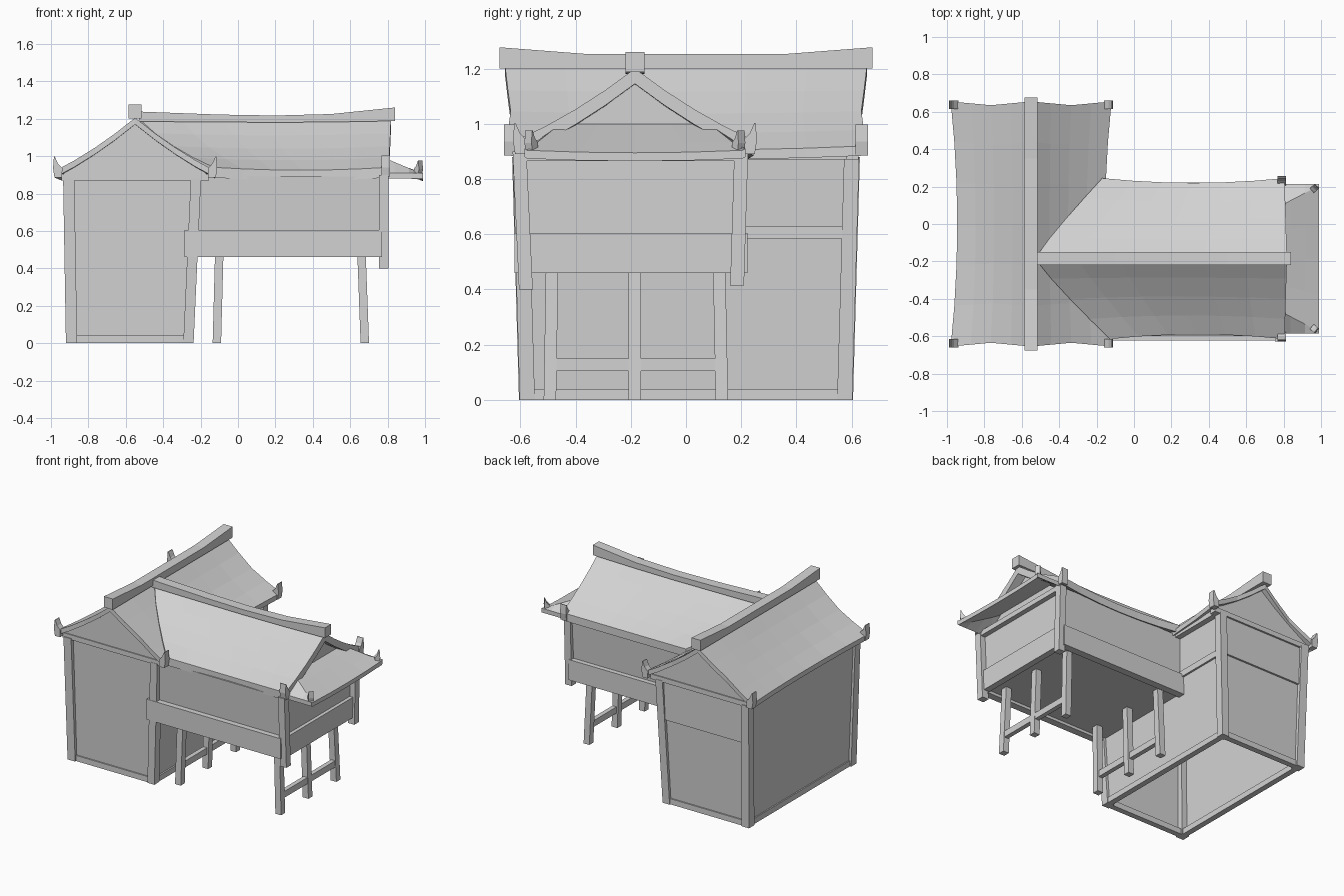
import bpy, bmesh
from mathutils import Vector

old = bpy.data.objects.get("Cube")
if old:
    bpy.data.objects.remove(old, do_unlink=True)

GREY = (0.65, 0.65, 0.65, 1)
mat = bpy.data.materials.new("plain grey")
mat.use_nodes = True
mat.diffuse_color = GREY
mat.node_tree.nodes["Principled BSDF"].inputs["Base Color"].default_value = GREY


def finish(name, bm):
    bmesh.ops.recalc_face_normals(bm, faces=bm.faces)
    me = bpy.data.meshes.new(name)
    bm.to_mesh(me)
    bm.free()
    me.materials.append(mat)
    ob = bpy.data.objects.new(name, me)
    bpy.context.collection.objects.link(ob)
    return ob


def loft(name, rings, capped=True):
    """Skin through rings of equal point count, closed at both ends if capped."""
    bm = bmesh.new()
    loops = [[bm.verts.new(p) for p in ring] for ring in rings]
    n = len(loops[0])
    for a, b in zip(loops, loops[1:]):
        for i in range(n):
            j = (i + 1) % n
            bm.faces.new((a[i], a[j], b[j], b[i]))
    if capped:
        bm.faces.new(loops[0])
        bm.faces.new(loops[-1])
    return finish(name, bm)


def rect(x0, x1, y0, y1, z):
    return [(x0, y0, z), (x1, y0, z), (x1, y1, z), (x0, y1, z)]


def box(name, x0, x1, y0, y1, z0, z1):
    return loft(name, [rect(x0, x1, y0, y1, z0), rect(x0, x1, y0, y1, z1)])


def post(name, base, top, w):
    """Leaning square post from base to top."""
    h = w / 2
    return loft(name, [rect(x - h, x + h, y - h, y + h, z) for x, y, z in (base, top)])


def roof(name, point, nu, nv, thick):
    """Curved slab from point(u, v), thickened downwards."""
    bm = bmesh.new()
    g = [[bm.verts.new(point(i / nu, j / nv)) for j in range(nv + 1)] for i in range(nu + 1)]
    for i in range(nu):
        for j in range(nv):
            bm.faces.new((g[i][j], g[i + 1][j], g[i + 1][j + 1], g[i][j + 1]))
    ext = bmesh.ops.extrude_face_region(bm, geom=bm.faces[:], use_keep_orig=True)
    low = [e for e in ext["geom"] if isinstance(e, bmesh.types.BMVert)]
    bmesh.ops.translate(bm, verts=low, vec=(0, 0, -thick))
    return finish(name, bm)


def sag(u):
    """0 in the middle, 1 at both ends."""
    return (2 * u - 1) ** 2


def slope_z(t, top, eave):
    """Concave roof section from ridge (t=0) to eave (t=1)."""
    return top + (eave - top) * t + 0.07 * t * (t - 1)


def ornament(name, x, y, z, dx, dy, size=1.0):
    """Corner block with an upturned hook of constant width facing dx, dy."""
    out = Vector((dx, dy, 0)).normalized()
    across = Vector((-out.y, out.x, 0)) * 0.023 * size

    def ring(inner, outer, zz):
        c = Vector((x, y, z + zz * size))
        a, b = c + out * inner * size, c + out * outer * size
        return [a - across, b - across, b + across, a + across]
    loft(name, [ring(-0.024, 0.016, 0), ring(-0.026, 0.024, 0.05),
                ring(-0.002, 0.022, 0.075), ring(0.014, 0.019, 0.112)])


# --- main hall: open underneath ---
loft("hall_walls", [rect(-0.90, -0.255, -0.585, 0.585, 0.0),
                    rect(-0.92, -0.215, -0.605, 0.605, 0.89)], capped=False)
gable_xs = (-0.38, -0.2, 0, 0.2, 0.38)
for sy, end in ((-1, "front"), (1, "back")):
    post(f"hall_{end}_right_post", (-0.89, sy * 0.575, 0), (-0.905, sy * 0.60, 0.88), 0.06)
    post(f"hall_{end}_left_post", (-0.265, sy * 0.575, 0), (-0.225, sy * 0.60, 0.88), 0.055)
    y0, y1 = sorted((sy * 0.555, sy * 0.595))
    box(f"hall_{end}_sill", -0.87, -0.28, y0, y1, 0, 0.04)
    y0, y1 = sorted((sy * 0.58, sy * 0.625))
    box(f"hall_{end}_tie_beam", -0.945, -0.155, y0, y1, 0.87, 0.905)
    # gable infill follows the underside of the roof
    loft(f"hall_{end}_gable", [[(-0.17, y, 0.88), (-0.93, y, 0.88)]
                               + [(-0.55 + d, y, slope_z(abs(d) / 0.43, 1.205, 0.92) - 0.025)
                                  for d in gable_xs] for y in (sy * 0.585, sy * 0.618)])
for x, side in ((-0.89, "right"), (-0.262, "left")):
    box(f"hall_{side}_sill", x - 0.02, x + 0.02, -0.56, 0.56, 0, 0.04)
box("hall_back_upper_panel", -0.88, -0.24, 0.585, 0.612, 0.6, 0.88)
box("hall_side_rail", -0.26, -0.215, 0.20, 0.60, 0.585, 0.63)
for x0, x1, side in ((-0.94, -0.90, "right"), (-0.215, -0.175, "left")):
    box(f"hall_{side}_eave_beam", x0, x1, -0.61, 0.61, 0.87, 0.905)

for s, side in ((-1, "right"), (1, "left")):
    def hall_slope(u, v, s=s):
        half = 0.395 + 0.035 * sag(u)
        reach = 0.655 - 0.02 * (1 - abs(2 * v - 1))
        return (-0.55 + s * half * v, (2 * u - 1) * reach,
                slope_z(v, 1.205, 0.905 + 0.015 * sag(u)))
    roof(f"hall_{side}_roof", hall_slope, 6, 4, 0.035)
    for sy, end in ((-1, "front"), (1, "back")):
        ornament(f"hall_{end}_{side}_ornament", -0.55 + s * 0.415, sy * 0.637, 0.885, s, 0)

loft("hall_ridge", [[(-0.585, y, 1.2), (-0.515, y, 1.2), (-0.515, y, z), (-0.585, y, z)]
                    for y, z in ((-0.675, 1.277), (-0.35, 1.252), (0.35, 1.252), (0.675, 1.277))])

# --- raised wing ---
MID = -0.185
loft("wing_walls", [rect(-0.25, 0.765, -0.575, 0.18, 0.48),
                    rect(-0.25, 0.765, -0.60, 0.205, 0.89)])
box("wing_front_rail", -0.285, 0.77, -0.622, -0.57, 0.46, 0.605)
box("wing_back_rail", -0.245, 0.77, 0.17, 0.222, 0.46, 0.605)
box("wing_end_rail", 0.745, 0.79, -0.575, 0.175, 0.46, 0.605)
post("wing_front_corner_post", (0.78, -0.58, 0.40), (0.78, -0.603, 0.90), 0.05)
post("wing_back_corner_post", (0.78, 0.185, 0.415), (0.78, 0.2, 0.90), 0.05)
box("wing_end_beam", 0.755, 0.80, -0.6, 0.2, 0.865, 0.9)

# legs and their low rails
for bx, tx, row in ((-0.113, -0.10, "inner"), (0.678, 0.66, "outer")):
    for by, ty, place in ((-0.493, -0.485, "front"), (MID, MID, "middle"), (0.13, 0.12, "back")):
        post(f"{row}_{place}_leg", (bx, by, 0), (tx, ty, 0.49), 0.045)
    box(f"{row}_leg_rail", bx - 0.017, bx + 0.015, -0.49, 0.125, 0.105, 0.15)

# roof slopes cut back along the valley with the hall
for s, side in ((-1, "front"), (1, "back")):
    def wing_slope(u, v, s=s):
        start = -0.53 + (0.40 if s < 0 else 0.36) * v ** 1.1
        x = start + (0.818 - 0.013 * v - start) * u
        half = 0.405 + 0.025 * sag(u)
        z = slope_z(v, 1.19 + 0.01 * sag(u), 0.925 + 0.015 * sag(u))
        return (x, MID + s * half * v, z)
    roof(f"wing_{side}_roof", wing_slope, 6, 4, 0.055)
    ornament(f"wing_{side}_ornament", 0.79, MID + s * 0.418, 0.89, 0, s)
    ornament(f"skirt_{side}_ornament", 0.965, MID + s * 0.376, 0.895, 0.75, s * 0.65, size=0.72)

loft("wing_ridge", [[(x, MID - 0.035, z0), (x, MID + 0.035, z0), (x, MID + 0.035, z1), (x, MID - 0.035, z1)]
                    for x, z0, z1 in ((-0.53, 1.185, 1.238), (-0.1, 1.182, 1.222), (0.2, 1.18, 1.217),
                                      (0.5, 1.182, 1.225), (0.84, 1.188, 1.26))])
loft("wing_gable", [[(x, MID - 0.37, 0.88), (x, MID + 0.37, 0.88), (x, MID, 1.155)]
                    for x in (0.72, 0.755)])


# hipped skirt roof below the end gable
def skirt(u, v):
    hip = 0.27 + 0.12 * v
    q = 3 * u - 1.5
    off = q * hip if abs(q) < 1.01 else q / abs(q) * 0.4
    eave = 0.895 + 0.02 * sag(u)
    return (0.76 + 0.23 * v, MID + off,
            min(1.0 - (1.0 - eave) * v, 0.91 + (0.4 - abs(off)) * 0.75))


roof("wing_skirt_roof", skirt, 6, 3, 0.03)
